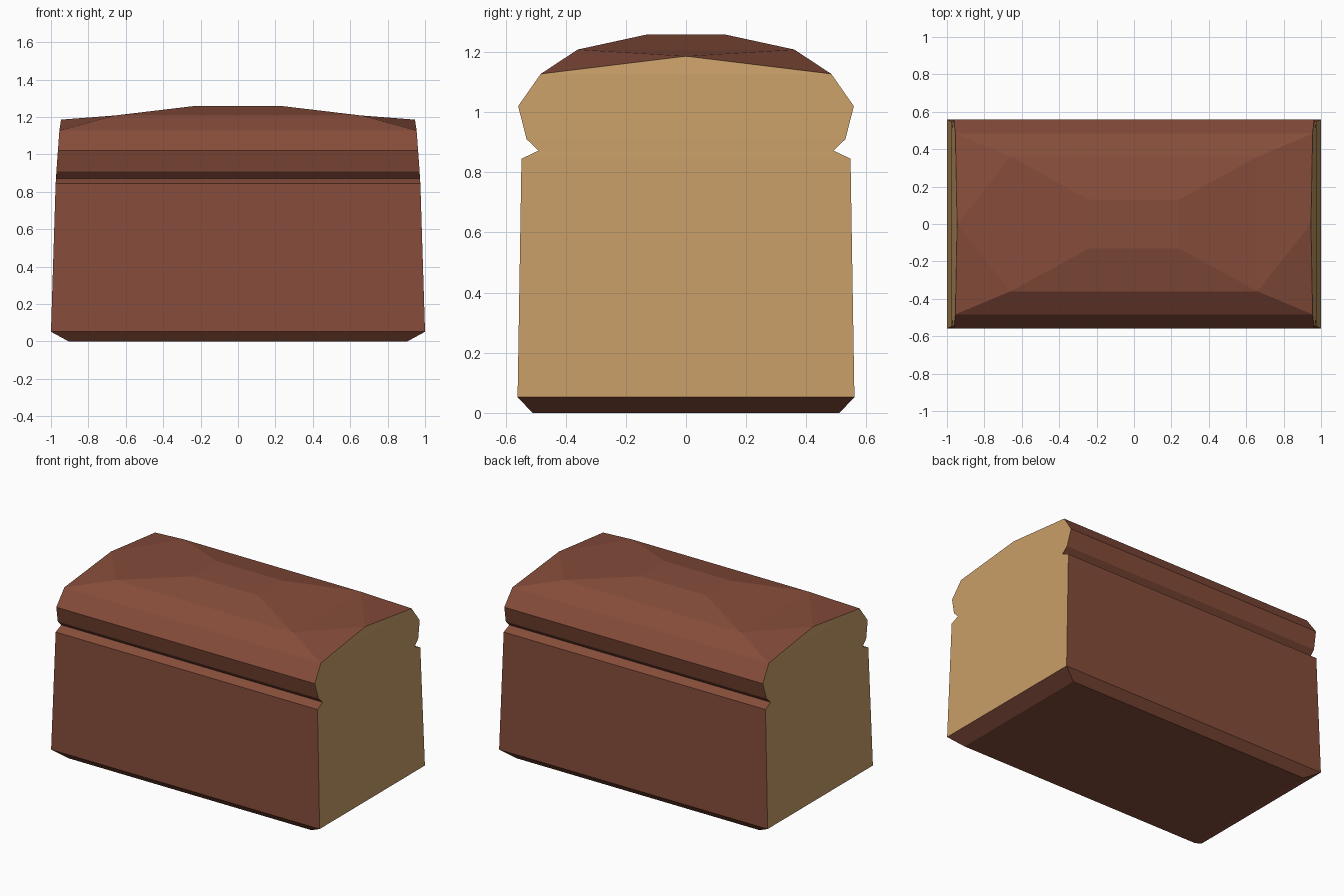
import bpy, bmesh

if "Cube" in bpy.data.objects:
    bpy.data.objects.remove(bpy.data.objects["Cube"])


def material(name, rgb):
    m = bpy.data.materials.new(name)
    m.diffuse_color = (*rgb, 1)
    m.use_nodes = True
    m.node_tree.nodes["Principled BSDF"].inputs["Base Color"].default_value = m.diffuse_color
    return m


# Stacked rectangular outlines of the loaf: half length, half width, height
LEVELS = [
    (0.905, 0.51, 0.0),
    (1.0, 0.56, 0.052),
    (0.975, 0.547, 0.845),
    (0.973, 0.49, 0.872),
    (0.971, 0.53, 0.91),
    (0.963, 0.558, 1.02),
    (0.955, 0.483, 1.127),
    (0.66, 0.36, 1.208),
    (0.24, 0.13, 1.258),
]
RIM = 6  # outline where the cut end faces meet the domed top

bm = bmesh.new()
rings = [[bm.verts.new((sx * x, sy * y, z))
          for sx, sy in ((-1, -1), (1, -1), (1, 1), (-1, 1))]
         for x, y, z in LEVELS]
peaks = {1: bm.verts.new((0.946, 0, 1.186)), 3: bm.verts.new((-0.946, 0, 1.186))}

bm.faces.new(rings[0][::-1])
bm.faces.new(rings[-1])
for k, (low, high) in enumerate(zip(rings, rings[1:])):
    for i in range(4):
        j = (i + 1) % 4
        if k == RIM and i in peaks:
            # Peaked end: cut gable plus sloping crust
            p = peaks[i]
            bm.faces.new((low[i], low[j], p))
            bm.faces.new((low[i], p, high[i]))
            bm.faces.new((p, low[j], high[j]))
            bm.faces.new((p, high[j], high[i]))
        else:
            bm.faces.new((low[i], low[j], high[j], high[i]))

# Cut ends show the crumb, everything else is crust
bmesh.ops.recalc_face_normals(bm, faces=bm.faces[:])
for f in bm.faces:
    f.material_index = int(abs(f.normal.x) > 0.9)

mesh = bpy.data.meshes.new("bread_loaf")
bm.to_mesh(mesh)
bm.free()
mesh.materials.append(material("brown crust", (0.238, 0.074, 0.043)))
mesh.materials.append(material("tan crumb", (0.578, 0.342, 0.136)))
loaf = bpy.data.objects.new("bread_loaf", mesh)
bpy.context.collection.objects.link(loaf)
